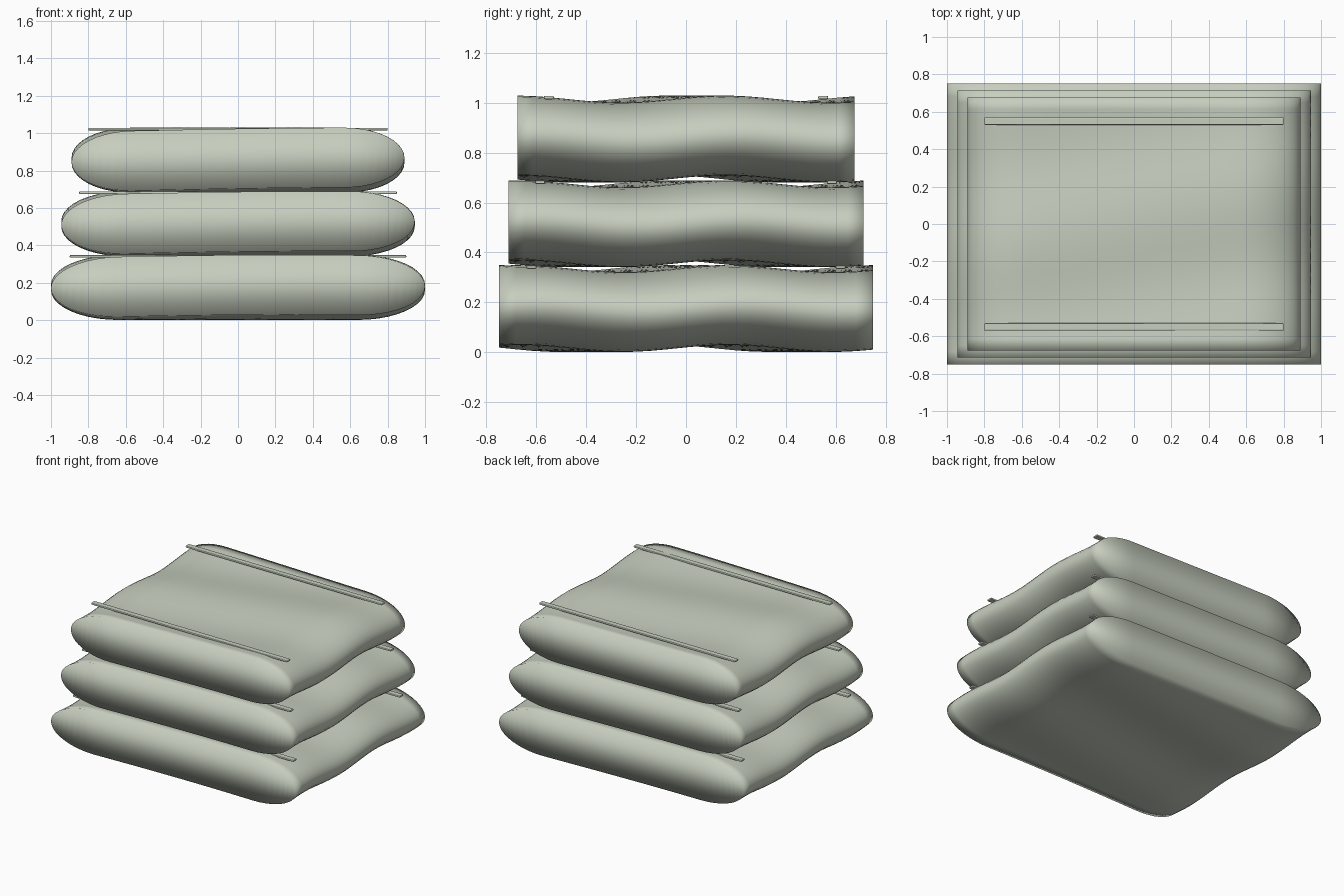
import bpy, bmesh, math

default = bpy.data.objects.get("Cube")
if default:
    bpy.data.objects.remove(default, do_unlink=True)

# Soft grey-green cloth
cloth = bpy.data.materials.new("sage_cloth")
colour = (0.57, 0.62, 0.52, 1)
cloth.diffuse_color = colour
cloth.use_nodes = True
cloth.node_tree.nodes["Principled BSDF"].inputs["Base Color"].default_value = colour

THICK = 0.16     # half thickness of one fold
PITCH = 0.34     # spacing between folds
ROWS = 22


def make_object(name, bm):
    bmesh.ops.recalc_face_normals(bm, faces=bm.faces)
    mesh = bpy.data.meshes.new(name)
    bm.to_mesh(mesh)
    bm.free()
    mesh.materials.append(cloth)
    obj = bpy.data.objects.new(name, mesh)
    bpy.context.collection.objects.link(obj)
    return obj


def ripple(x, y):
    """Gentle diagonal waviness of the cloth."""
    return 0.014 * math.cos(7.5 * (y - 0.2 * x) - 0.3)


def section(half_x):
    """Closed section in x and z: flat middle, elliptical ends."""
    r = 0.36 * half_x
    flat = half_x - r
    end = [(flat + r * math.cos(a), THICK * math.sin(a))
           for a in (math.pi / 2 * i / 10 for i in range(11))]
    middle = [(flat * (1 - i / 6), THICK) for i in range(1, 12)]
    top = end + middle + [(-x, z) for x, z in reversed(end)]
    bottom = [(x, -z) for x, z in reversed(top[1:-1])]
    return top, bottom


def folded_layer(name, half_x, half_y, z0):
    top, bottom = section(half_x)
    ring = top + bottom
    n = len(ring)
    bm = bmesh.new()
    rows = []
    for j in range(ROWS + 1):
        y = half_y * (2 * j / ROWS - 1)
        rows.append([bm.verts.new((x, y, z0 + z + ripple(x, y))) for x, z in ring])
    for a, b in zip(rows, rows[1:]):
        for i in range(n):
            k = (i + 1) % n
            bm.faces.new((a[i], a[k], b[k], b[i]))
    # flat ends closed by strips joining top and bottom edges
    for row in (rows[0], rows[-1]):
        last = len(top) - 1
        for i in range(last):
            corners = [row[i], row[i + 1], row[-(i + 1) % n], row[-i % n]]
            bm.faces.new(list(dict.fromkeys(corners)))
    obj = make_object(name, bm)
    for p in obj.data.polygons:
        p.use_smooth = True


def hem_strip(name, half_x, y, z):
    """Thin raised band with rounded corners."""
    bm = bmesh.new()
    bmesh.ops.create_cube(bm, size=1)
    for v in bm.verts:
        v.co.x *= 2 * half_x
        v.co.y *= 0.04
        v.co.z *= 0.014
        v.co.y += y
        v.co.z += z
    obj = make_object(name, bm)
    bevel = obj.modifiers.new("rounded", 'BEVEL')
    bevel.width = 0.005
    bevel.segments = 2


# Stack of three folds, each smaller than the one below
for i, label in enumerate(("bottom", "middle", "top")):
    s = 1 - 0.055 * i
    z0 = 0.175 + PITCH * i
    folded_layer(label + "_fold", s, 0.75 * (1 - 0.05 * i), z0)
    for side, sign in (("front", -1), ("back", 1)):
        hem_strip(f"{label}_{side}_hem", 0.9 - 0.05 * i,
                  sign * (0.62 - 0.035 * i), z0 + THICK + 0.006)
